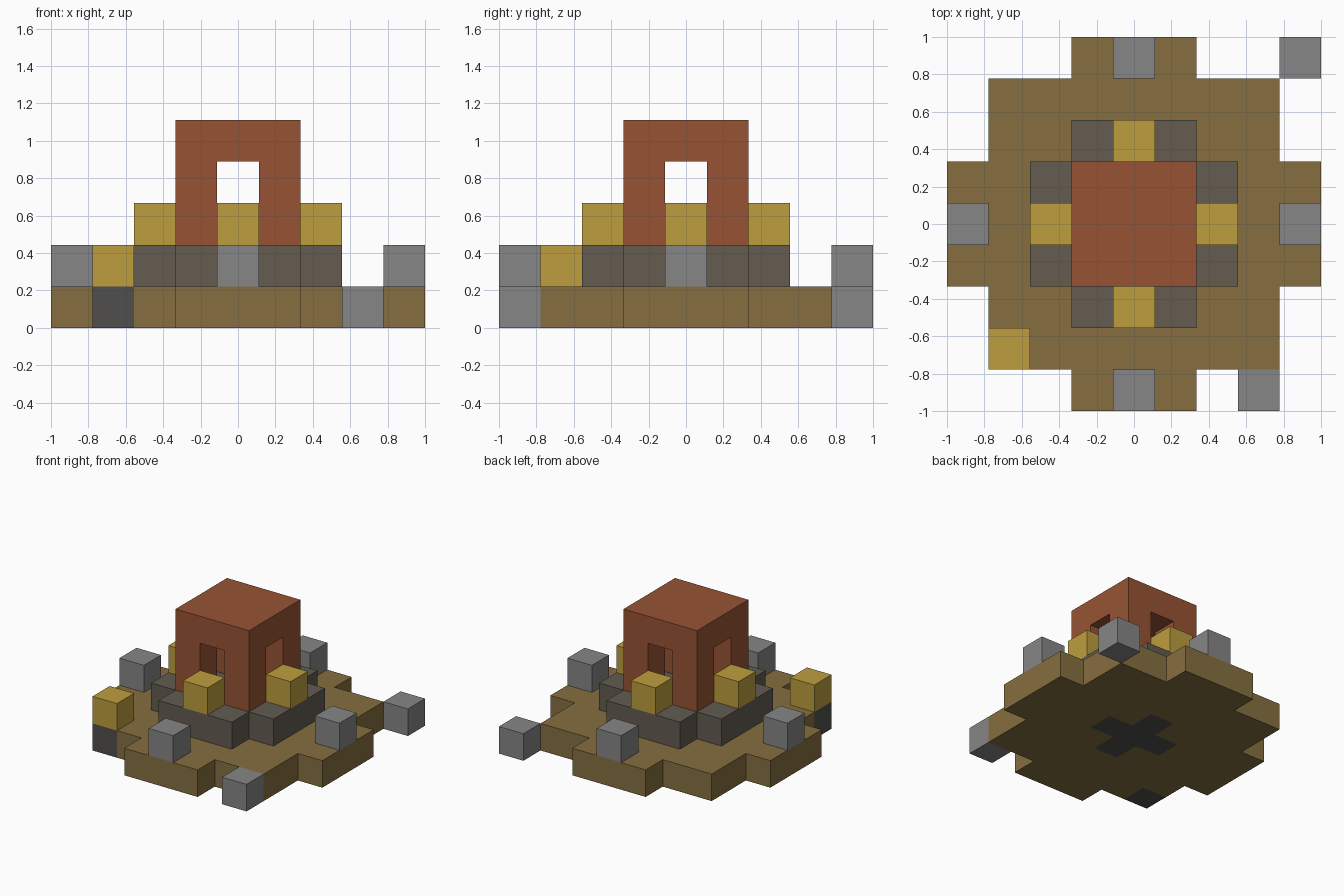
import bpy
import bmesh
import math
from mathutils import Vector

cube = bpy.data.objects.get("Cube")
if cube:
    bpy.data.objects.remove(cube, do_unlink=True)

U = 2 / 9  # edge length of one block


def material(name, r, g, b):
    lin = [((c / 255 + 0.055) / 1.055) ** 2.4 for c in (r, g, b)]
    m = bpy.data.materials.new(name)
    m.use_nodes = True
    m.diffuse_color = (*lin, 1)
    m.node_tree.nodes["Principled BSDF"].inputs["Base Color"].default_value = (*lin, 1)
    return m


earth = material("earth brown", 134, 111, 64)
gold = material("gold", 190, 158, 62)
brick = material("brick red", 151, 84, 52)
stone = material("dark stone", 99, 92, 81)
charcoal = material("charcoal", 80, 79, 77)
grey = material("light grey", 134, 134, 134)


def blocks(name, cells, mat):
    """Build one closed shell around a set of (x, y, level) block cells."""
    cells = set(cells)
    bm = bmesh.new()
    for cell in cells:
        centre = Vector(cell) + Vector((0, 0, 0.5))
        for axis in range(3):
            for sign in (-1, 1):
                n = Vector((0, 0, 0))
                n[axis] = sign
                if tuple(int(c + d) for c, d in zip(cell, n)) in cells:
                    continue
                a = Vector((0, 0, 0))
                a[(axis + 1) % 3] = 1
                b = n.cross(a)
                corners = [centre + (n + a * s + b * t) / 2
                           for s, t in ((-1, -1), (1, -1), (1, 1), (-1, 1))]
                bm.faces.new([bm.verts.new(p * U) for p in corners])
    bmesh.ops.remove_doubles(bm, verts=bm.verts, dist=0.001)
    bmesh.ops.dissolve_limit(bm, angle_limit=math.radians(1),
                             verts=bm.verts, edges=bm.edges)
    mesh = bpy.data.meshes.new(name)
    bm.to_mesh(mesh)
    bm.free()
    mesh.materials.append(mat)
    obj = bpy.data.objects.new(name, mesh)
    bpy.context.collection.objects.link(obj)


def square(r, level):
    return {(x, y, level) for x in range(-r, r + 1) for y in range(-r, r + 1)}


def plus(r, level):
    return {c for c in square(r, level) if c[0] == 0 or c[1] == 0}


# Ground slab: a square with a three-wide tab on each side
tabs = {c for c in square(4, 0) if min(abs(c[0]), abs(c[1])) <= 1}
corner_post = (-3, -3, 0)
ground = (square(3, 0) | tabs) - plus(1, 0) - {corner_post}
blocks("ground_slab", ground, earth)
blocks("ground_core", plus(1, 0), charcoal)

# Stone plinth with clipped corners
plinth = {c for c in square(2, 1) if abs(c[0]) + abs(c[1]) < 4}
blocks("plinth", plinth, stone)

# Tower: four corner posts, two blocks tall, under a full roof
tower = (square(1, 2) - plus(1, 2)) | (square(1, 3) - plus(1, 3)) | square(1, 4)
blocks("tower", tower, brick)

# Gold blocks at the doorways and grey blocks on the tabs
for side, (dx, dy) in {"front": (0, -1), "back": (0, 1),
                       "left": (1, 0), "right": (-1, 0)}.items():
    blocks(side + "_gold_block", [(2 * dx, 2 * dy, 2)], gold)
    blocks(side + "_grey_block", [(4 * dx, 4 * dy, 1)], grey)

# Corner post and loose blocks
blocks("corner_post_base", [corner_post], charcoal)
blocks("corner_post_top", [(-3, -3, 1)], gold)
blocks("loose_block_front", [(3, -4, 0)], grey)
blocks("loose_block_back", [(4, 4, 0)], grey)
